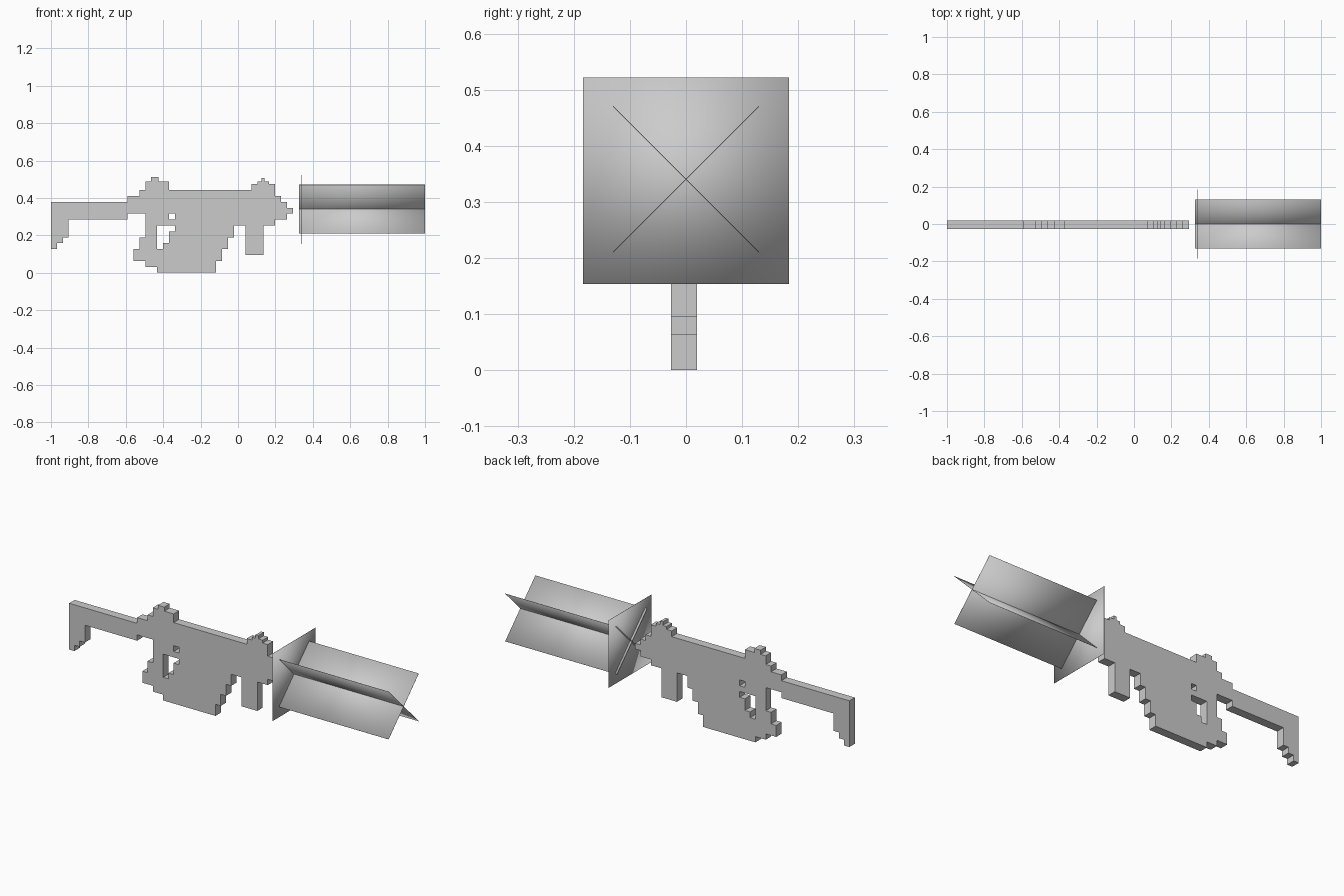
import bpy, bmesh
from math import pi
from mathutils import Matrix

if "Cube" in bpy.data.objects:
    bpy.data.objects.remove(bpy.data.objects["Cube"], do_unlink=True)

GREY = (0.6, 0.6, 0.6, 1)
grey = bpy.data.materials.new("plain grey")
grey.use_nodes = True
grey.diffuse_color = GREY
grey.node_tree.nodes["Principled BSDF"].inputs["Base Color"].default_value = GREY

CELL = 1.293 / 41          # size of one pixel block
FRONT, BACK = -0.027, 0.02  # faces of the flat body
AXIS = 0.34                # height of the flash


def finish(name, bm, smooth=False):
    bmesh.ops.recalc_face_normals(bm, faces=bm.faces)
    mesh = bpy.data.meshes.new(name)
    bm.to_mesh(mesh)
    bm.free()
    mesh.materials.append(grey)
    for p in mesh.polygons:
        p.use_smooth = smooth
    obj = bpy.data.objects.new(name, mesh)
    bpy.context.collection.objects.link(obj)
    return obj


def box(name, size, centre, roll=0, smooth=False):
    bm = bmesh.new()
    matrix = (Matrix.Translation(centre) @ Matrix.Rotation(roll, 4, "X")
              @ Matrix.Diagonal((*size, 1)))
    bmesh.ops.create_cube(bm, size=1, matrix=matrix)
    return finish(name, bm, smooth)


def block(name, x0, x1, z0, z1):
    # Full-depth box measured in pixel blocks
    size = ((x1 - x0) * CELL, BACK - FRONT, (z1 - z0) * CELL)
    centre = (-1 + (x0 + x1) / 2 * CELL, (FRONT + BACK) / 2, (z0 + z1) / 2 * CELL)
    return box(name, size, centre)


# Stepped body: filled spans of blocks in each row, bottom row first
rows = [
    [(18, 28)],
    [(16, 28)],
    [(14, 29)],
    [(14, 29), (33, 36)],
    [(0, 1), (15, 18), (19, 30), (33, 36)],
    [(0, 2), (15, 18), (20, 30), (33, 36)],
    [(0, 3), (16, 18), (20, 31), (33, 36)],
    [(0, 3), (16, 18), (21, 31), (33, 36)],
    [(0, 3), (16, 38)],
    [(0, 13), (16, 20), (21, 40)],
    [(0, 41)],
    [(0, 40)],
    [(13, 39)],
    [(15, 38)],
    [(16, 20), (34, 38)],
]
bm = bmesh.new()
for r, spans in enumerate(rows):
    for start, end in spans:
        for c in range(start, end):
            corners = [(c, r), (c + 1, r), (c + 1, r + 1), (c, r + 1)]
            bm.faces.new([bm.verts.new((-1 + x * CELL, FRONT, z * CELL))
                          for x, z in corners])
bmesh.ops.remove_doubles(bm, verts=bm.verts, dist=CELL / 10)
sheet = bmesh.ops.extrude_face_region(bm, geom=bm.faces[:], use_keep_orig=True)
moved = [v for v in sheet["geom"] if isinstance(v, bmesh.types.BMVert)]
bmesh.ops.translate(bm, verts=moved, vec=(0, BACK - FRONT, 0))
bmesh.ops.recalc_face_normals(bm, faces=bm.faces)
bmesh.ops.dissolve_limit(bm, angle_limit=0.01, verts=bm.verts, edges=bm.edges)
finish("body", bm)

# Half-height steps and tips of the two sights
block("rear_sight", 16, 20, 15, 15.5)
block("rear_sight_tip", 17, 18.2, 15.5, 16.2)
block("front_sight", 35, 37, 15, 15.5)
block("front_sight_tip", 35.7, 36.2, 15.5, 16.1)

# Muzzle flash: two crossed sheets through an upright square sheet
WIDTH, THIN = 0.368, 0.001
for side, roll in (("left", pi / 4), ("right", -pi / 4)):
    box("flash_vane_" + side, (0.675, WIDTH, THIN), (0.6625, 0, AXIS), roll, True)
box("flash_plate", (THIN, WIDTH, WIDTH), (0.338, 0, AXIS - 0.002), 0, True)
